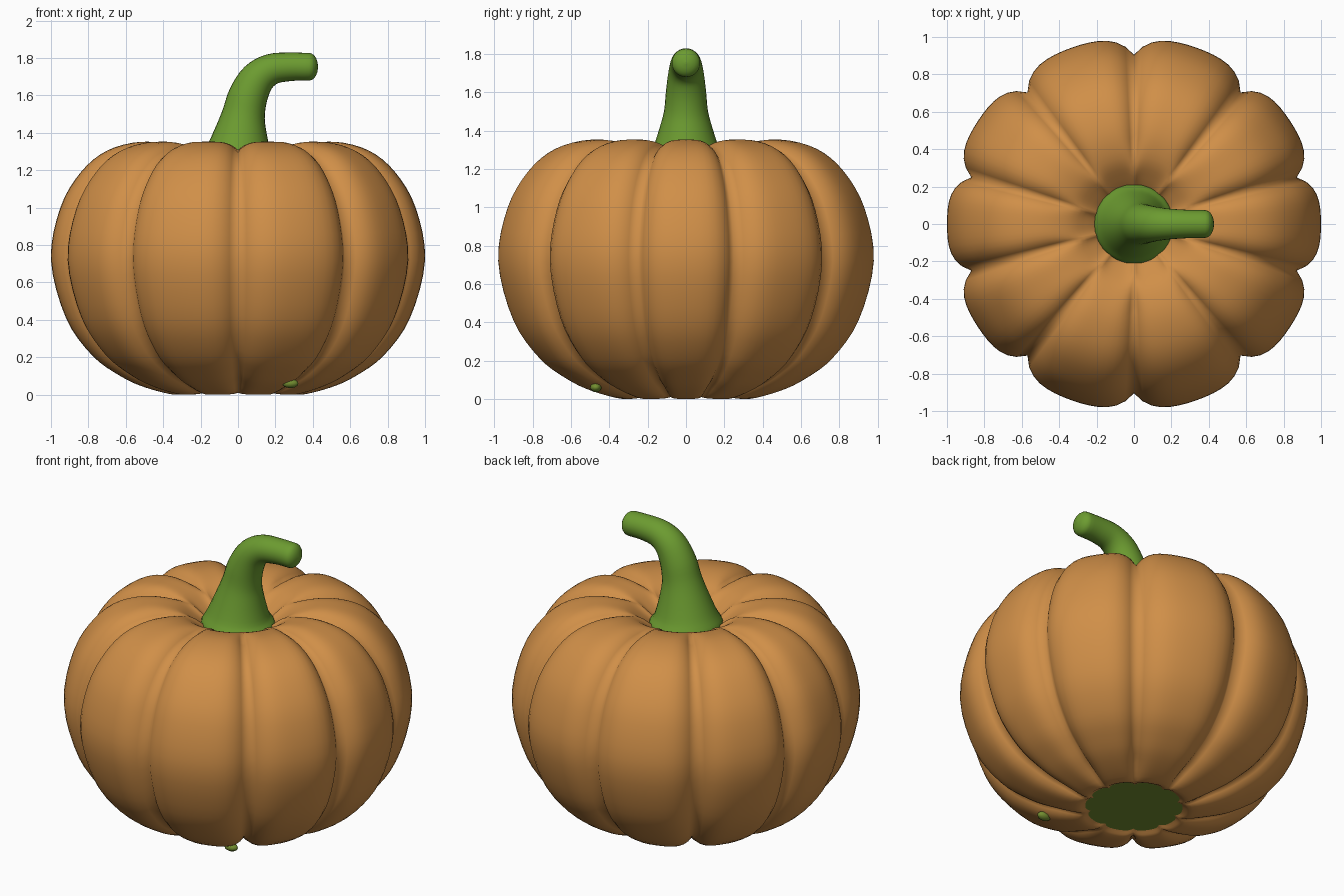
import bpy
import bmesh
import math
from mathutils import Vector

if "Cube" in bpy.data.objects:
    bpy.data.objects.remove(bpy.data.objects["Cube"], do_unlink=True)


def material(name, rgb):
    mat = bpy.data.materials.new(name)
    mat.use_nodes = True
    color = (*rgb, 1)
    mat.diffuse_color = color
    mat.node_tree.nodes["Principled BSDF"].inputs["Base Color"].default_value = color
    return mat


ORANGE = material("orange skin", (0.63, 0.275, 0.065))
GREEN = material("stem green", (0.15, 0.33, 0.03))
OLIVE = material("blossom end olive", (0.17, 0.27, 0.03))


def spline(points, steps):
    """Catmull-Rom curve through a few control tuples."""
    pts = [Vector(p) for p in points]
    pts = [2 * pts[0] - pts[1]] + pts + [2 * pts[-1] - pts[-2]]
    out = []
    for a, b, c, d in zip(pts, pts[1:], pts[2:], pts[3:]):
        for i in range(steps):
            t = i / steps
            out.append(0.5 * (2 * b + (c - a) * t + (2 * a - 5 * b + 4 * c - d) * t**2
                              + (3 * b - a - 3 * c + d) * t**3))
    return out + [pts[-2]]


def loft(name, rings, mats):
    """Skin closed rings from bottom to top; the first cap uses the last material."""
    bm = bmesh.new()
    loops = [[bm.verts.new(p) for p in ring] for ring in rings]
    n = len(loops[0])
    for low, high in zip(loops, loops[1:]):
        for i in range(n):
            j = (i + 1) % n
            bm.faces.new((low[i], low[j], high[j], high[i])).smooth = True
    bottom = bm.faces.new(loops[0][::-1])
    bottom.material_index = len(mats) - 1
    bm.faces.new(loops[-1])
    for face in bm.faces:
        if len(face.verts) > 4:
            for edge in face.edges:
                edge.smooth = False
    bm.normal_update()
    mesh = bpy.data.meshes.new(name)
    bm.to_mesh(mesh)
    bm.free()
    for mat in mats:
        mesh.materials.append(mat)
    obj = bpy.data.objects.new(name, mesh)
    bpy.context.collection.objects.link(obj)
    return obj


# Lobed body: one lobe profile swept round, pinched at the grooves
profile = spline([(0.28, 0.02), (0.34, 0.0), (0.5, 0.04), (0.63, 0.1), (0.78, 0.21),
                  (0.92, 0.41), (1.0, 0.72), (0.95, 1.0), (0.84, 1.19), (0.7, 1.305),
                  (0.52, 1.352), (0.36, 1.33), (0.25, 1.26), (0.17, 1.19)], 4)
grooves = [-16, 16, 51, 90, 129, 164, 196, 231, 270, 309, 344]
PER_LOBE, MID = 14, 0.62
spokes = []
for start, end in zip(grooves, grooves[1:]):
    for i in range(PER_LOBE):
        t = 2 * i / PER_LOBE - 1
        angle = math.radians(start + (end - start) * i / PER_LOBE)
        spokes.append((angle, 0.095 * abs(t) ** 4))

body_rings = []
for r, z in profile:
    fade = min(1, max(0, (r - 0.28) / 0.2))
    body_rings.append([(r * (1 - pinch) * math.cos(a), r * (1 - pinch) * math.sin(a),
                        MID + (z - MID) * (1 - 0.8 * pinch * fade)) for a, pinch in spokes])
loft("pumpkin_body", body_rings, [ORANGE, OLIVE])

# Bent stem: x, z and radius along its centre line, with a flared foot
path = spline([(0, 1.18, 0.19), (0, 1.23, 0.212), (0.003, 1.29, 0.18), (0.015, 1.4, 0.142),
               (0.03, 1.5, 0.115), (0.055, 1.6, 0.105), (0.105, 1.69, 0.094),
               (0.18, 1.74, 0.083), (0.28, 1.753, 0.076), (0.38, 1.753, 0.074)], 4)
tip = path[-1]
for k in range(1, 6):
    a = k * math.pi / 10.5
    path.append(Vector((tip.x + 0.048 * math.sin(a), tip.y, tip.z * math.cos(a))))
SIDES = 28
stem_rings = []
for i, p in enumerate(path):
    before, after = path[max(i - 1, 0)], path[min(i + 1, len(path) - 1)]
    along = Vector((after.x - before.x, 0, after.y - before.y)).normalized()
    across = Vector((along.z, 0, -along.x))
    centre = Vector((p.x, 0, p.y))
    stem_rings.append([centre + p.z * (across * math.cos(a) + Vector((0, math.sin(a), 0)))
                       for a in (math.tau * s / SIDES for s in range(SIDES))])
loft("stem", stem_rings, [GREEN])

# Tiny bits clinging to the skin
for name, place, size in (("lower_nub", (0.28, -0.47, 0.06), (0.045, 0.03, 0.025)),
                          ("upper_nub", (0.37, 0.1, 1.27), (0.018, 0.018, 0.014))):
    bpy.ops.mesh.primitive_uv_sphere_add(segments=10, ring_count=6, location=place)
    nub = bpy.context.object
    nub.name = name
    nub.scale = size
    nub.data.materials.append(OLIVE)
    bpy.ops.object.shade_smooth()
